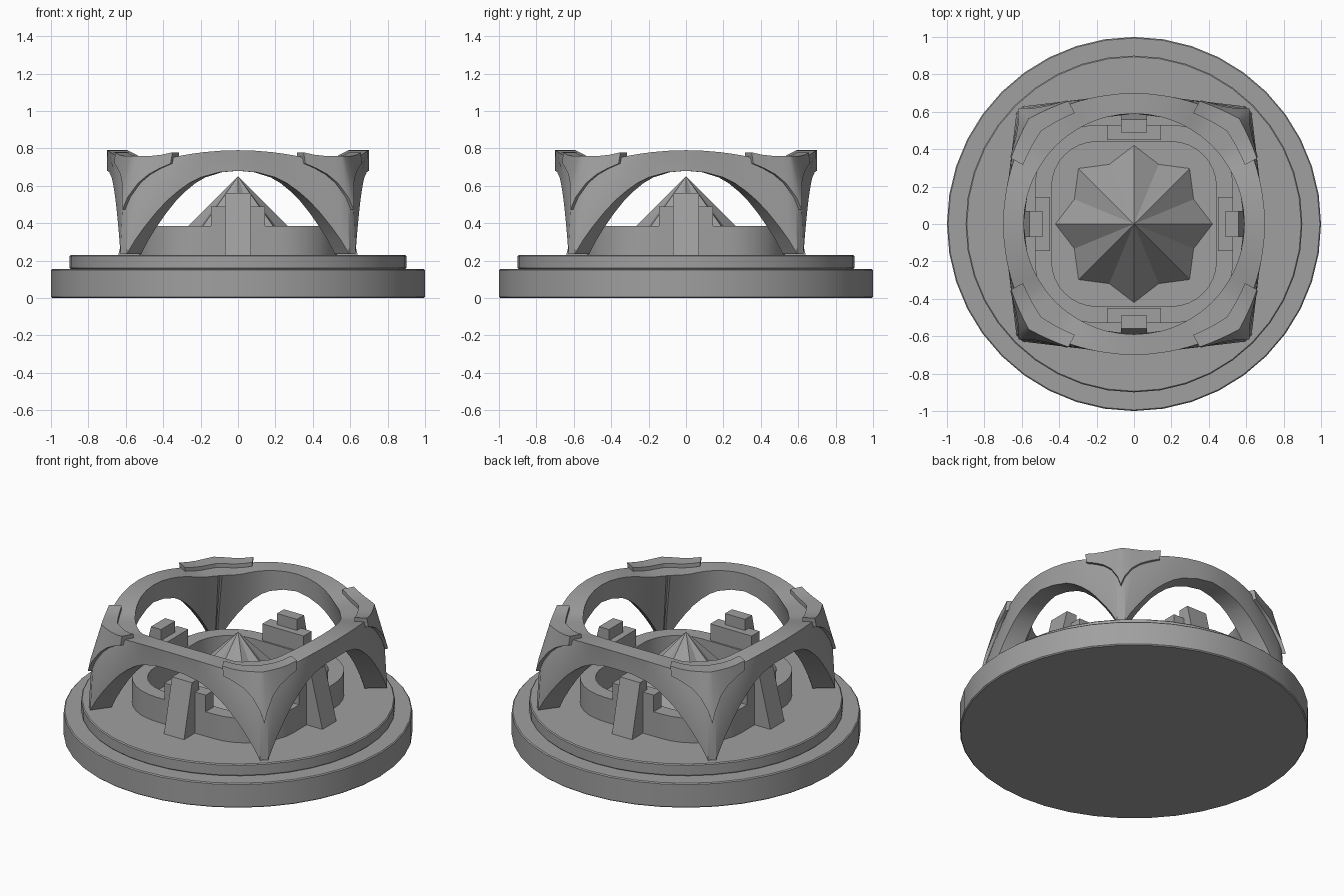
import bpy, bmesh, math
from mathutils import Vector, Matrix

if "Cube" in bpy.data.objects:
    bpy.data.objects.remove(bpy.data.objects["Cube"], do_unlink=True)

stone = bpy.data.materials.new("grey_stone")
stone.use_nodes = True
GREY = (0.35, 0.35, 0.35, 1)
stone.diffuse_color = GREY
stone.node_tree.nodes["Principled BSDF"].inputs["Base Color"].default_value = GREY


def finish(name, bm, smooth=0):
    """Turn a bmesh into a named object, optionally smooth shaded."""
    bmesh.ops.remove_doubles(bm, verts=bm.verts, dist=0.0005)
    bmesh.ops.recalc_face_normals(bm, faces=bm.faces)
    mesh = bpy.data.meshes.new(name)
    bm.to_mesh(mesh)
    bm.free()
    mesh.materials.append(stone)
    obj = bpy.data.objects.new(name, mesh)
    bpy.context.collection.objects.link(obj)
    if smooth:
        bpy.ops.object.select_all(action="DESELECT")
        obj.select_set(True)
        bpy.context.view_layer.objects.active = obj
        bpy.ops.object.shade_smooth_by_angle(angle=math.radians(smooth))
    return obj


def sweep(bm, sections, closed):
    """Skin a row of matching closed cross-sections."""
    rows = [[bm.verts.new(p) for p in s] for s in sections]
    n = len(rows[0])
    pairs = list(zip(rows, rows[1:]))
    if closed:
        pairs.append((rows[-1], rows[0]))
    else:
        bm.faces.new(rows[0])
        bm.faces.new(rows[-1])
    for a, b in pairs:
        for i in range(n):
            j = (i + 1) % n
            bm.faces.new((a[i], a[j], b[j], b[i]))


def disc(name, radius, low, high):
    bm = bmesh.new()
    bmesh.ops.create_cone(bm, cap_ends=True, segments=40, radius1=radius, radius2=radius,
                          depth=high - low, matrix=Matrix.Translation((0, 0, (low + high) / 2)))
    obj = finish(name, bm, 30)
    bevel = obj.modifiers.new("soft_edge", "BEVEL")
    bevel.width = 0.006
    bevel.limit_method = "ANGLE"


FLOOR = 0.23
disc("base_plinth", 1, 0, 0.155)
disc("upper_step", 0.9, 0.155, FLOOR)


# Low enclosing wall with a rounded square plan
def rounded_square(half, radius, steps=8):
    points = []
    for k in range(4):
        for i in range(steps + 1):
            a = math.pi / 2 * (k + i / steps)
            cx = (half - radius) * (1 if k in (0, 3) else -1)
            cy = (half - radius) * (1 if k < 2 else -1)
            points.append((cx + radius * math.cos(a), cy + radius * math.sin(a)))
    return points


bm = bmesh.new()
WALL = 0.385
sweep(bm, [[(*i, FLOOR), (*i, WALL), (*o, WALL), (*o, FLOOR)] for i, o in
           zip(rounded_square(0.44, 0.24), rounded_square(0.53, 0.33))], True)
finish("enclosing_wall", bm, 30)

# Eight pointed star pyramid in the middle
bm = bmesh.new()
tip = bm.verts.new((0, 0, 0.65))
rim = []
for i in range(16):
    r, a = (0.345 if i % 2 else 0.42), math.pi * i / 8
    rim.append(bm.verts.new((r * math.cos(a), r * math.sin(a), FLOOR)))
for i in range(16):
    bm.faces.new((rim[i], rim[(i + 1) % 16], tip))
bm.faces.new(rim)
finish("star_pyramid", bm)


# Stepped blocks and sloping buttresses on the four sides
def four_prisms(name, half_width, profile):
    bm = bmesh.new()
    for k in range(4):
        turn = Matrix.Rotation(math.pi / 2 * k, 3, "Z")
        sweep(bm, [[turn @ Vector((x, y, z)) for y, z in profile]
                   for x in (-half_width, half_width)], False)
    finish(name, bm)


four_prisms("wall_block", 0.145, [(0.45, FLOOR), (0.45, 0.49), (0.53, 0.49), (0.53, FLOOR)])
four_prisms("buttress", 0.07, [(0.49, FLOOR), (0.49, 0.56), (0.56, 0.56), (0.64, FLOOR)])

# Arched canopy: (x, underside height) from mid side to corner
ARCH = [(0, 0.68), (0.1, 0.672), (0.2, 0.645), (0.26, 0.615), (0.32, 0.572), (0.38, 0.52),
        (0.44, 0.455), (0.5, 0.38), (0.55, 0.31), (0.595, 0.235), (0.61, 0.235)]
END = ARCH[-1][0]


def section(x, z):
    corner = x == END
    xt = 0.9 * x
    top_z = 0.79 - 0.055 * min(1, (xt / 0.42) ** 2)
    top = Vector((xt, xt if corner else 0.7 - 0.5 * xt * xt, top_z))
    low = Vector((x, x if corner else 0.7 - 0.12 * x, z))
    mid = low.lerp(top, 0.15)
    mid.z = (top_z + z) / 2
    a = math.pi / 4 * x / END
    inner_top = Vector((0.59 * math.sin(a), 0.59 * math.cos(a), top_z))
    xi = 0.87 * x
    inner_low = Vector((xi, xi if corner else 0.59 - 0.11 * x, z))
    return [top, mid, low, inner_low, inner_top]


half = [section(x, z) for x, z in ARCH]
flip = Matrix.Diagonal((-1, 1, 1))
side = [[flip @ p for p in s] for s in half[:0:-1]] + half[:-1]
bm = bmesh.new()
loop = []
for k in range(4):
    turn = Matrix.Rotation(-math.pi / 2 * k, 3, "Z")
    loop += [[turn @ p for p in s] for s in side]
sweep(bm, loop, True)
finish("arched_canopy", bm, 35)


# Raised corner collars, each with a pointed bib over the leg
def collar_section(s, t):
    top, mid, low, inner_low, inner_top = s
    grow = Matrix.Diagonal((1.025, 1.025, 1))
    lift = Vector((0, 0, 0.025))
    hem = top.lerp(mid, 0.3 + 0.75 * t ** 2)
    inset = top.lerp(inner_top, 0.4)
    return [inset + lift, grow @ top + lift, grow @ hem, hem, inset]


bm = bmesh.new()
part = half[5:]
swap = Matrix(((0, 1, 0), (1, 0, 0), (0, 0, 1)))
near = [collar_section(s, i / (len(part) - 1)) for i, s in enumerate(part)]
collar = near + [[swap @ p for p in s] for s in near[-2::-1]]
for k in range(4):
    turn = Matrix.Rotation(math.pi / 2 * k, 3, "Z")
    sweep(bm, [[turn @ p for p in s] for s in collar], False)
finish("corner_collar", bm, 35)
